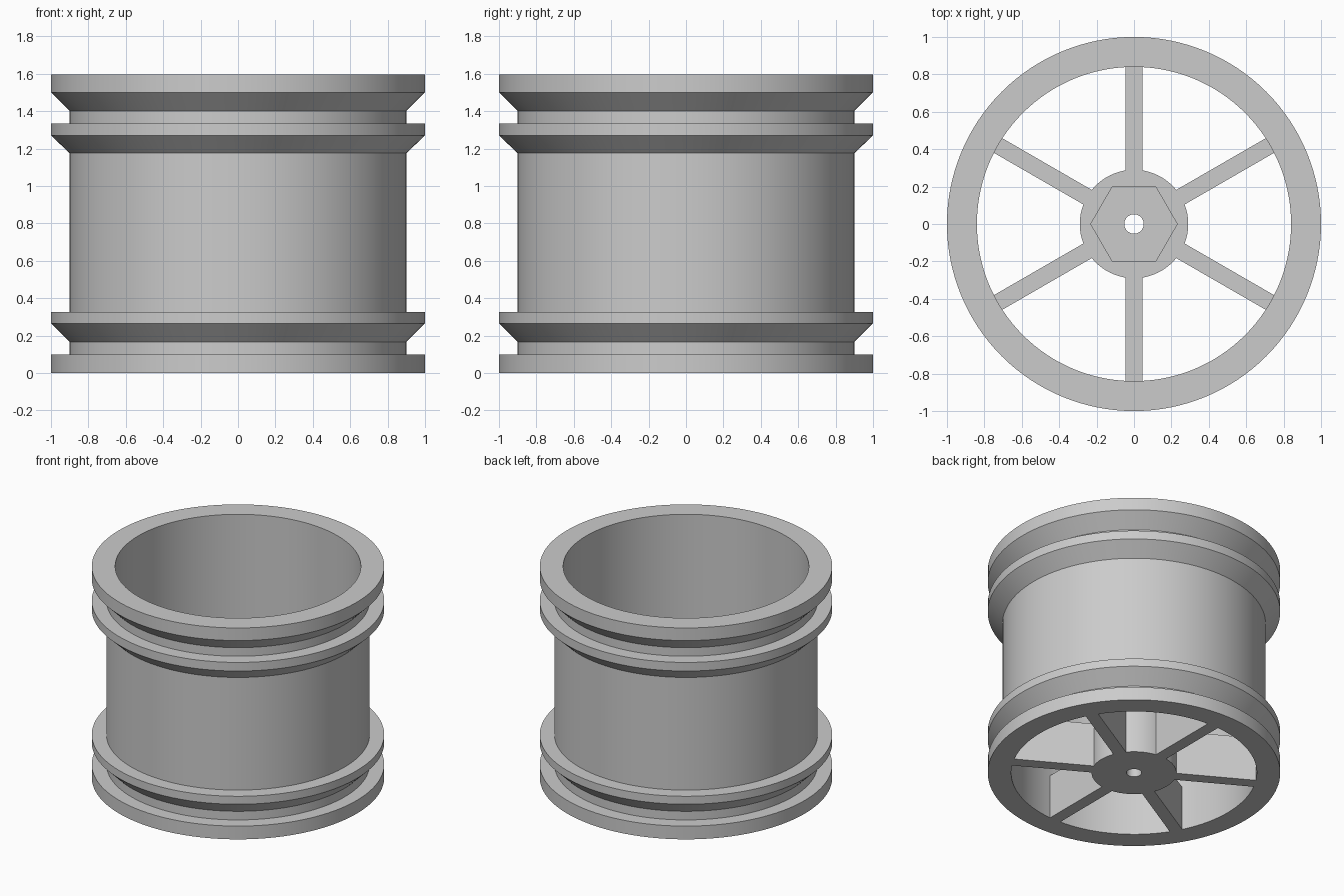
import bpy, bmesh, math
from mathutils import Matrix, Vector

SEGMENTS = 128
HUB_HEIGHT = 0.333

cube = bpy.data.objects.get("Cube")
if cube:
    bpy.data.objects.remove(cube, do_unlink=True)

# Single grey finish
grey = bpy.data.materials.new("plain grey")
grey.use_nodes = True
colour = (0.6, 0.6, 0.6, 1)
grey.diffuse_color = colour
grey.node_tree.nodes["Principled BSDF"].inputs["Base Color"].default_value = colour


def make_object(name, bm):
    bmesh.ops.recalc_face_normals(bm, faces=bm.faces)
    mesh = bpy.data.meshes.new(name)
    bm.to_mesh(mesh)
    bm.free()
    mesh.materials.append(grey)
    obj = bpy.data.objects.new(name, mesh)
    bpy.context.collection.objects.link(obj)
    return obj


def lathe(name, profile):
    bm = bmesh.new()
    verts = [bm.verts.new((r, 0, z)) for r, z in profile]
    edges = [bm.edges.new((a, b)) for a, b in zip(verts, verts[1:] + verts[:1])]
    bmesh.ops.spin(bm, geom=verts + edges, cent=(0, 0, 0), axis=(0, 0, 1),
                   angle=math.tau, steps=SEGMENTS, use_merge=True)
    bmesh.ops.remove_doubles(bm, verts=bm.verts, dist=1e-5)
    return make_object(name, bm)


def prism(name, radius, bottom, top, sides):
    bm = bmesh.new()
    bmesh.ops.create_cone(bm, cap_ends=True, segments=sides, radius1=radius,
                          radius2=radius, depth=top - bottom,
                          matrix=Matrix.Translation((0, 0, (top + bottom) / 2)))
    # Put a corner on the x axis
    first = bm.verts[:][0].co
    turn = Matrix.Rotation(-math.atan2(first.y, first.x), 4, "Z")
    bmesh.ops.transform(bm, matrix=turn, verts=bm.verts)
    return make_object(name, bm)


def spoke(name, angle):
    bm = bmesh.new()
    size = Vector((0.67, 0.09, HUB_HEIGHT))
    place = (Matrix.Rotation(angle, 4, "Z")
             @ Matrix.Translation((0.535, 0, HUB_HEIGHT / 2))
             @ Matrix.Diagonal(size).to_4x4())
    bmesh.ops.create_cube(bm, size=1, matrix=place)
    return make_object(name, bm)


def combine(target, tool, operation):
    mod = target.modifiers.new(operation.lower(), "BOOLEAN")
    mod.object = tool
    mod.operation = operation
    mod.solver = "EXACT"
    bpy.context.view_layer.objects.active = target
    bpy.ops.object.modifier_apply(modifier=mod.name)
    bpy.data.objects.remove(tool, do_unlink=True)


# Rim barrel with two grooved flanges at each end
wheel = lathe("wheel", [
    (0.84, 0), (1, 0), (1, 0.1), (0.9, 0.1), (0.9, 0.165), (1, 0.265),
    (1, 0.325), (0.9, 0.325), (0.9, 1.175), (1, 1.27), (1, 1.335),
    (0.9, 1.335), (0.9, 1.4), (1, 1.5), (1, 1.595), (0.84, 1.595)])

# Hub and six spokes
combine(wheel, prism("hub", 0.29, 0, HUB_HEIGHT, SEGMENTS), "UNION")
for i in range(6):
    combine(wheel, spoke("spoke", math.radians(30 + 60 * i)), "UNION")

# Hexagonal socket and axle hole
combine(wheel, prism("hex_socket", 0.231, 0.167, 0.5, 6), "DIFFERENCE")
combine(wheel, prism("axle_hole", 0.052, -0.1, 0.5, 32), "DIFFERENCE")

bpy.ops.object.select_all(action="DESELECT")
wheel.select_set(True)
bpy.context.view_layer.objects.active = wheel
bpy.ops.object.shade_smooth_by_angle(angle=math.radians(25))
